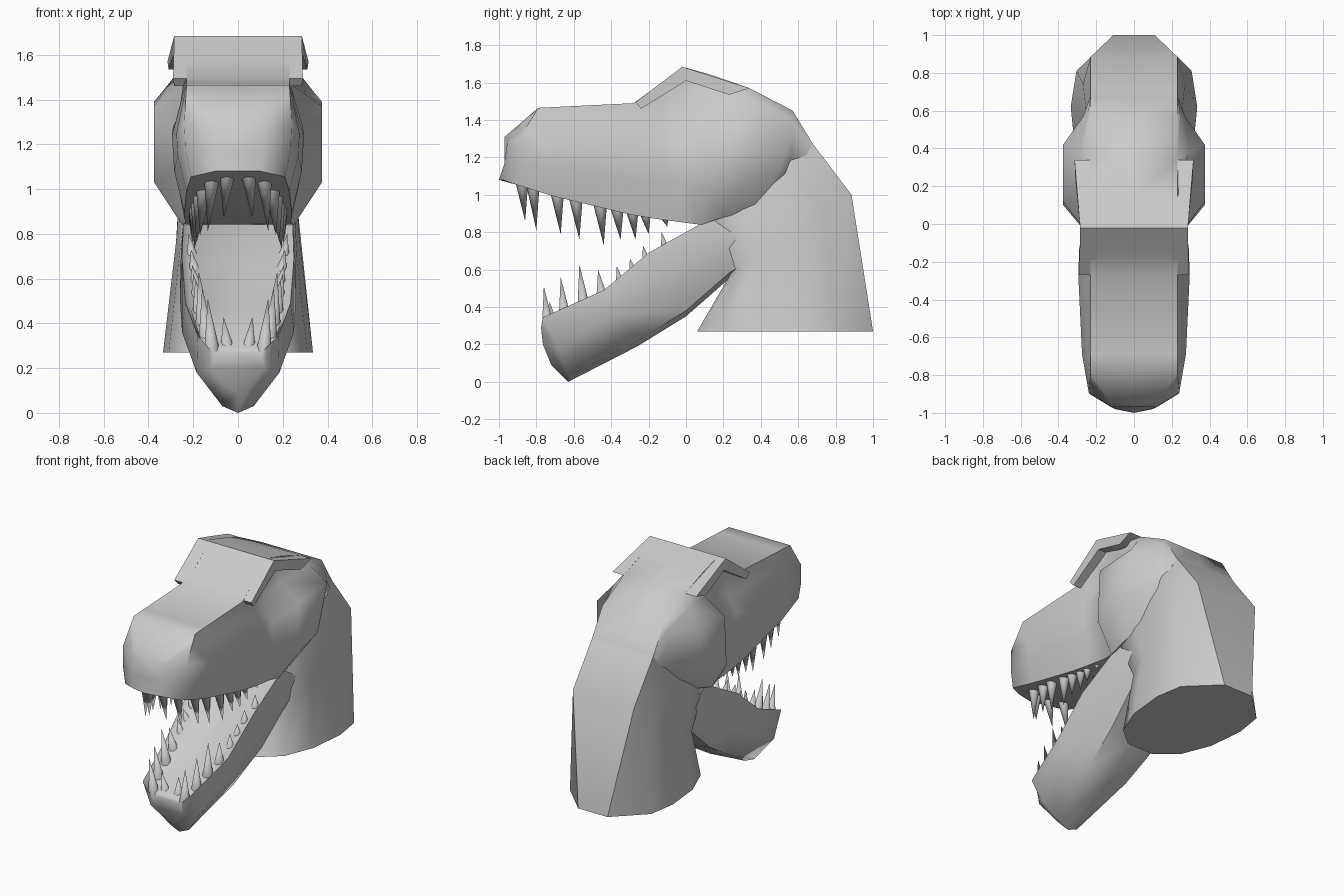
import bpy, bmesh, math
from mathutils import Vector


def finish(name, bm, angle=50):
    bmesh.ops.recalc_face_normals(bm, faces=bm.faces)
    me = bpy.data.meshes.new(name)
    bm.to_mesh(me)
    bm.free()
    ob = bpy.data.objects.new(name, me)
    bpy.context.collection.objects.link(ob)
    bpy.ops.object.select_all(action='DESELECT')
    ob.select_set(True)
    bpy.context.view_layer.objects.active = ob
    bpy.ops.object.shade_smooth_by_angle(angle=math.radians(angle))
    return ob


def loft(name, halves):
    """Skin symmetric rings; each half ring starts and ends on x = 0."""
    bm = bmesh.new()
    rings = []
    for h in halves:
        full = list(h) + [(-x, y, z) for x, y, z in reversed(h[1:-1])]
        rings.append([bm.verts.new(p) for p in full])
    n = len(rings[0])
    for a, b in zip(rings, rings[1:]):
        for i in range(n):
            j = (i + 1) % n
            bm.faces.new((a[i], a[j], b[j], b[i]))
    bm.faces.new(rings[0])
    bm.faces.new(rings[-1])
    return finish(name, bm)


def closed(half, start=(0, 0), end=(0, 0)):
    """Add centre points to a half ring, shifted in y and z."""
    a, b = half[0], half[-1]
    return [(0, a[1] + start[0], a[2] + start[1])] + half + [(0, b[1] + end[0], b[2] + end[1])]


# Skull: top edge, upper side, lower side, lip
skull = [
    [(.12, -.95, 1.31), (.13, -.96, 1.25), (.12, -.97, 1.17), (.10, -.98, 1.08)],
    [(.23, -.79, 1.465), (.24, -.89, 1.30), (.235, -.90, 1.17), (.21, -.91, 1.055)],
    [(.23, -.69, 1.47), (.275, -.69, 1.25), (.27, -.69, 1.15), (.23, -.70, .99)],
    [(.23, -.28, 1.49), (.295, -.27, 1.24), (.285, -.27, 1.08), (.24, -.30, .895)],
    [(.23, -.15, 1.585), (.29, -.13, 1.28), (.28, -.13, 1.08), (.24, -.15, .87)],
    [(.23, -.02, 1.685), (.27, -.02, 1.26), (.275, -.02, 1.09), (.235, 0, .85)],
    [(.23, .14, 1.64), (.375, .12, 1.37), (.375, .10, 1.03), (.25, .08, .84)],
    [(.23, .34, 1.57), (.375, .42, 1.39), (.375, .32, 1.09), (.25, .20, .88)],
    [(.23, .57, 1.45), (.27, .57, 1.32), (.28, .50, 1.13), (.23, .38, .92)],
    [(.23, .68, 1.27), (.24, .65, 1.22), (.235, .55, 1.10), (.20, .45, .95)],
]
# Eye socket: points pushed in below the brow at three rings
socket = {4: (.225, -.14, 1.38), 5: (.21, -.02, 1.42), 6: (.235, .13, 1.47)}
skull_rings = []
for i, h in enumerate(skull):
    hollow = socket.get(i, tuple(Vector(h[0]).lerp(Vector(h[1]), .4)))
    nose = -.02 if i == 0 else 0
    skull_rings.append(closed([h[0], hollow] + h[1:], (nose, 0), (nose, 0)))
loft("skull", skull_rings)

# Neck: front to back half rings, from the base up into the skull
neck = [
    [(.10, .06, .27), (.23, .17, .27), (.31, .37, .27),
     (.335, .62, .27), (.305, .81, .27), (.11, 1.0, .27)],
    [(.12, .24, .58), (.24, .28, .61), (.265, .40, .68),
     (.275, .57, .78), (.27, .74, .88), (.23, .885, 1.0)],
    [(.15, .12, .86), (.24, .15, .88), (.25, .28, .97),
     (.255, .43, 1.08), (.25, .56, 1.17), (.23, .68, 1.27)],
    [(.12, .14, .95), (.20, .18, .98), (.22, .27, 1.06),
     (.225, .39, 1.16), (.225, .49, 1.26), (.22, .58, 1.40)],
]
loft("neck", [closed(h) for h in neck])

# Lower jaw: rim, side, keel; the mouth floor sits a little below the rim
jaw = [
    [(.13, -.775, .29), (.12, -.765, .20), (.06, -.72, .12)],
    [(.18, -.765, .345), (.185, -.68, .18), (.07, -.63, .03)],
    [(.235, -.44, .49), (.25, -.38, .36), (.15, -.26, .22)],
    [(.25, -.20, .69), (.26, -.10, .52), (.18, 0, .38)],
    [(.245, .07, .84), (.255, .15, .72), (.20, .24, .59)],
    [(.21, .40, 1.0), (.23, .45, .85), (.20, .45, .70)],
]
jaw_rings = []
for i, (rim, side, keel) in enumerate(jaw):
    x, y, z = rim
    floor = (x - .025, y + .01, z - (.055 if i == 1 else .02))
    jaw_rings.append(closed([floor, rim, side, keel], (0, 0), (0, -.03)))
loft("lower_jaw", jaw_rings)

# Brow ridges overhanging the eye sockets: outer x, y, z
brow = [(.29, -.27, 1.495), (.285, -.02, 1.685), (.315, .34, 1.57),
        (.31, .23, 1.535), (.285, 0, 1.61), (.285, -.24, 1.46)]
for side, label in ((1, "right"), (-1, "left")):
    bm = bmesh.new()
    outer = [bm.verts.new((side * x, y, z)) for x, y, z in brow]
    inner = [bm.verts.new((side * .2, y, z)) for x, y, z in brow]
    for i in range(6):
        j = (i + 1) % 6
        bm.faces.new((outer[i], outer[j], inner[j], inner[i]))
    for r in (outer, inner):
        bm.faces.new((r[0], r[1], r[4], r[5]))
        bm.faces.new((r[1], r[2], r[3], r[4]))
    finish("brow_" + label, bm)


# Teeth: x, y at the tip, z at the base, z at the tip
def teeth(name, rows, lean, radius):
    bm = bmesh.new()
    for x, y, z0, z1 in rows:
        r = radius * (.6 + .4 * min(1, abs(z1 - z0) / .18))
        for s in (1, -1):
            base = Vector((s * (x - .01), y - lean, z0))
            tip = bm.verts.new((s * (x + .01), y, z1))
            ring = [bm.verts.new(base + Vector((r * math.cos(a), r * math.sin(a), 0)))
                    for a in (k * math.tau / 8 for k in range(8))]
            for i in range(8):
                bm.faces.new((ring[i], ring[(i + 1) % 8], tip))
            bm.faces.new(ring)
    finish(name, bm)


teeth("upper_teeth", [(.055, -.86, 1.09, .86), (.125, -.80, 1.07, .81), (.16, -.67, 1.02, .79),
                      (.175, -.57, .99, .76), (.185, -.44, .96, .73), (.195, -.35, .94, .76),
                      (.195, -.27, .93, .76), (.20, -.20, .91, .79), (.205, -.10, .89, .83)],
      .02, .038)
teeth("lower_teeth", [(.055, -.73, .27, .43), (.125, -.76, .27, .51), (.15, -.67, .32, .56),
                      (.165, -.57, .38, .63), (.18, -.47, .43, .60), (.19, -.37, .49, .62),
                      (.195, -.30, .56, .66), (.20, -.23, .62, .73), (.21, -.13, .68, .80)],
      -.025, .036)
